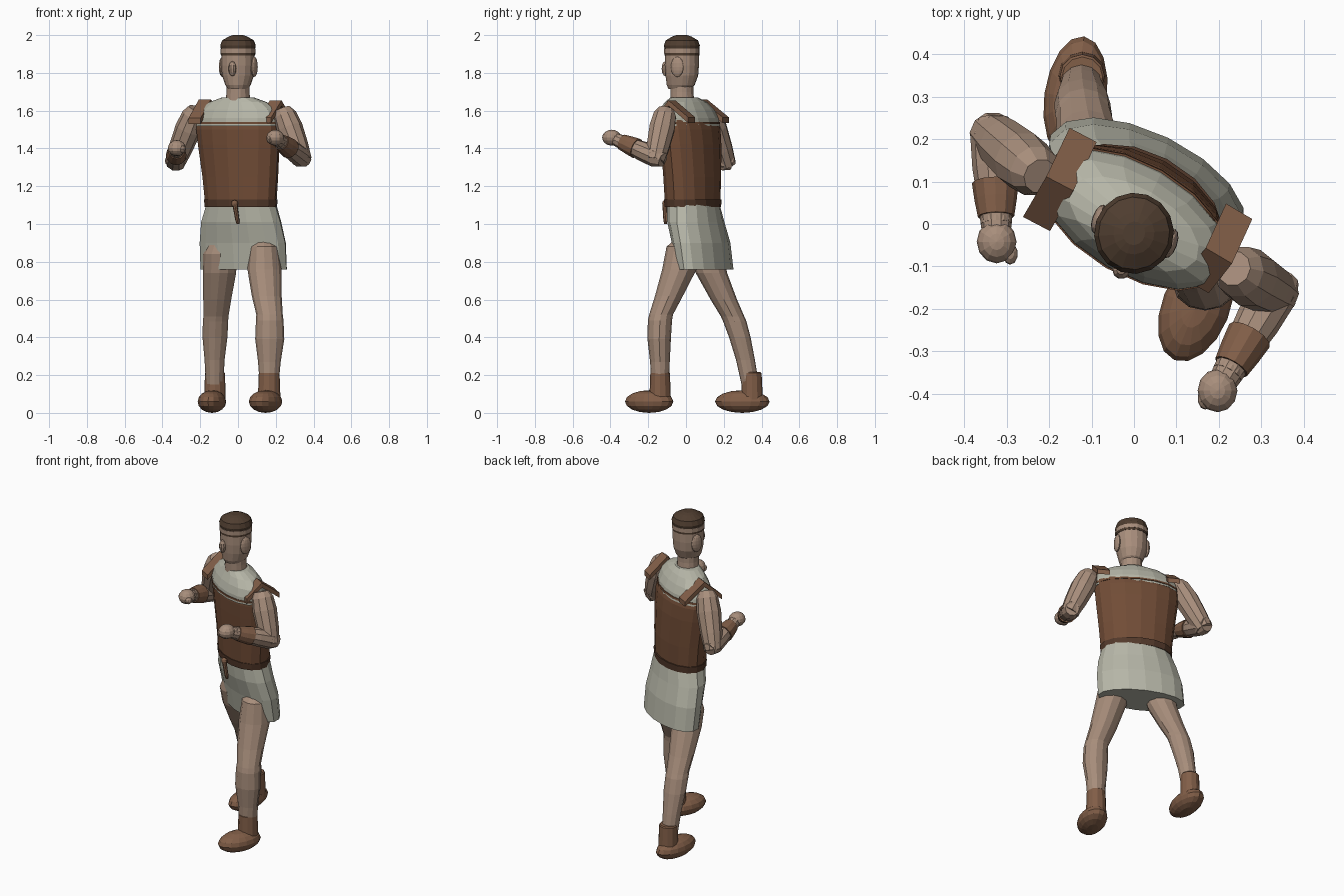
import bpy, bmesh, math
from mathutils import Vector, Matrix

if "Cube" in bpy.data.objects:
    bpy.data.objects.remove(bpy.data.objects["Cube"])


def mat(name, rgb):
    m = bpy.data.materials.new(name)
    m.diffuse_color = (*rgb, 1)
    m.use_nodes = True
    m.node_tree.nodes["Principled BSDF"].inputs["Base Color"].default_value = m.diffuse_color
    return m


SKIN = mat("skin", (0.39, 0.27, 0.20))
LINEN = mat("pale linen", (0.47, 0.47, 0.39))
VEST = mat("vest leather", (0.165, 0.073, 0.037))
BOOT = mat("boot leather", (0.22, 0.112, 0.064))
HAIR = mat("dark brown", (0.078, 0.047, 0.029))
BELT = mat("belt leather", (0.085, 0.040, 0.023))


def finish(name, bm, material):
    bmesh.ops.recalc_face_normals(bm, faces=bm.faces)
    me = bpy.data.meshes.new(name)
    bm.to_mesh(me)
    bm.free()
    me.materials.append(material)
    ob = bpy.data.objects.new(name, me)
    bpy.context.collection.objects.link(ob)
    return ob


def skin_rings(name, rings, material):
    """Bridge equal-length point rings and cap both ends."""
    bm = bmesh.new()
    vs = [[bm.verts.new(p) for p in r] for r in rings]
    n = len(rings[0])
    for a, b in zip(vs, vs[1:]):
        for i in range(n):
            j = (i + 1) % n
            bm.faces.new((a[i], a[j], b[j], b[i]))
    bm.faces.new(vs[0])
    bm.faces.new(vs[-1])
    return finish(name, bm, material)


def loft(name, sections, material, segs=16, turn=0.0):
    """Horizontal elliptical sections (x, y, z, rx, ry)."""
    rot = Matrix.Rotation(math.radians(turn), 3, 'Z')
    rings = []
    for x, y, z, rx, ry in sections:
        rings.append([Vector((x, y, z)) + rot @ Vector((
            rx * math.cos(math.tau * i / segs), ry * math.sin(math.tau * i / segs), 0))
            for i in range(segs)])
    return skin_rings(name, rings, material)


def tube(name, p, q, profile, material, ref, segs=10):
    """Straight round limb from p to q; profile is (position, radius)."""
    p, q = Vector(p), Vector(q)
    t = (q - p).normalized()
    u = Vector(ref).cross(t).normalized()
    v = t.cross(u)
    rings = [[p.lerp(q, s) + r * (u * math.cos(math.tau * i / segs) + v * math.sin(math.tau * i / segs))
              for i in range(segs)] if 0 <= s <= 1 else
             [p + (q - p) * s + r * (u * math.cos(math.tau * i / segs) + v * math.sin(math.tau * i / segs))
              for i in range(segs)] for s, r in profile]
    return skin_rings(name, rings, material)


def ball(name, c, size, material, turn=0.0, segs=14, rings=8):
    bm = bmesh.new()
    m = Matrix.Translation(c) @ Matrix.Rotation(math.radians(turn), 4, 'Z') @ Matrix.Diagonal((*size, 1))
    bmesh.ops.create_uvsphere(bm, u_segments=segs, v_segments=rings, radius=1, matrix=m)
    return finish(name, bm, material)


def strap(name, pts, width, thick, material):
    """Flat band following a few points."""
    pts = [Vector(p) for p in pts]
    d = pts[-1] - pts[0]
    side = Vector((-d.y, d.x, 0)).normalized() * width / 2
    up = Vector((0, 0, thick / 2))
    return skin_rings(name, [[p - side - up, p + side - up, p + side + up, p - side + up] for p in pts], material)


# Torso: skirt, vest, belt and shirt yoke, twisted about the vertical
loft("tunic_skirt", [(.03, .10, .76, .252, .115), (.025, .08, .90, .25, .122),
                     (.017, .052, 1.01, .23, .126), (.018, .037, 1.11, .196, .124)], LINEN, turn=-26)
loft("vest", [(.015, .035, 1.10, .203, .126), (.012, .033, 1.25, .217, .130),
              (.004, .027, 1.42, .236, .131), (0, .022, 1.50, .243, .128),
              (0, .016, 1.55, .238, .118)], VEST, turn=-28)
loft("belt", [(.015, .036, 1.09, .206, .130), (.015, .036, 1.13, .210, .133)], BELT, turn=-28)
loft("shirt_yoke", [(0, .012, 1.518, .245, .131), (0, .009, 1.56, .243, .126), (0, .005, 1.605, .225, .108),
                    (0, 0, 1.645, .17, .085), (0, -.01, 1.67, .09, .066)], LINEN, turn=-30)
loft("yoke_trim", [(0, .012, 1.530, .247, .1335), (0, .011, 1.541, .247, .1325)], VEST, turn=-30)

# Belt knot and hanging end
ball("belt_knot", (-.018, -.11, 1.108), (.019, .016, .019), BOOT, segs=10, rings=6)
tube("belt_tail", (-.016, -.112, 1.10), (0, -.108, 1.00), [(0, .013), (.8, .011), (1, .007)], BOOT, (0, 1, 0), 8)

# Shoulder straps
strap("left_shoulder_strap", [(-.23, 0, 1.545), (-.175, .095, 1.645), (-.12, .21, 1.55)], .072, .03, BOOT)
strap("right_shoulder_strap", [(.145, -.145, 1.55), (.20, -.075, 1.64), (.248, .03, 1.55)], .072, .03, BOOT)

# Neck and head, turned slightly aside
HX, HY, TURN = 0, -.022, -19
loft("neck", [(0, -.018, 1.63, .066, .066), (HX, HY, 1.70, .061, .062), (HX, HY, 1.78, .061, .062)], SKIN, 14)
loft("head", [(HX, HY - .012, 1.715, .052, .060), (HX, HY - .006, 1.735, .066, .075),
              (HX, HY, 1.785, .084, .087), (HX, HY, 1.84, .089, .091),
              (HX, HY, 1.94, .088, .090)], SKIN, turn=TURN)
loft("hair_edge", [(HX, HY, 1.893, .091, .093), (HX, HY, 1.91, .092, .094)], HAIR, turn=TURN)
loft("headband", [(HX, HY, 1.905, .093, .095), (HX, HY, 1.929, .093, .095)], SKIN, turn=TURN)
loft("hair_cap", [(HX, HY, 1.927, .090, .092), (HX, HY, 1.945, .094, .096), (HX, HY, 1.972, .084, .086),
                  (HX, HY, 1.993, .048, .05), (HX, HY, 2.0, .026, .028)], HAIR, turn=TURN)
face = Matrix.Rotation(math.radians(TURN), 3, 'Z')
for label, s in (("left", -1), ("right", 1)):
    c = Vector((HX, HY, 1.832)) + face @ Vector((s * .089, .005, 0))
    ball(label + "_ear", c, (.016, .036, .054), SKIN, TURN, 12, 8)
ball("nose", Vector((HX, HY, 1.822)) + face @ Vector((0, -.092, 0)), (.021, .021, .04), SKIN, TURN, 10, 6)

# Arms: shoulder, elbow, hand, thumb
arms = {
    "left": ((-.235, .125, 1.575), (-.33, .207, 1.335), (-.324, -.042, 1.402), (-.292, -.07, 1.395)),
    "right": ((.248, -.112, 1.575), (.332, -.160, 1.355), (.197, -.393, 1.457), (.168, -.412, 1.447)),
}
for label, (sh, el, hand, thumb) in arms.items():
    tube(label + "_upper_arm", sh, el, [(-.15, .042), (0, .062), (.3, .070), (.75, .063), (1.1, .052)], SKIN, (0, 1, 0))
    tube(label + "_forearm", el, hand, [(-.16, .040), (0, .056), (.3, .053), (.6, .043), (.95, .033)], SKIN, (0, 0, 1))
    tube(label + "_cuff", el, hand, [(.44, .055), (.60, .050), (.76, .043)], BOOT, (0, 0, 1), 12)
    tube(label + "_wrist_ring", el, hand, [(.78, .037), (.83, .037)], SKIN, (0, 0, 1), 12)
    ball(label + "_hand", hand, (.047, .051, .042), SKIN, 0, 12, 8)
    ball(label + "_thumb", thumb, (.018, .026, .02), SKIN, 0, 10, 6)

# Legs: mid-stride, right one forward
loft("left_leg", [(-.085, .09, .92, .06, .06), (-.095, .11, .84, .09, .088), (-.098, .135, .74, .088, .083),
                  (-.11, .20, .60, .074, .070), (-.117, .247, .51, .066, .062), (-.119, .258, .485, .067, .062),
                  (-.122, .285, .40, .066, .057), (-.124, .315, .28, .053, .050),
                  (-.124, .34, .15, .046, .046)], SKIN, 12)
loft("right_leg", [(.135, .0, .925, .045, .05), (.138, -.018, .88, .077, .085), (.14, -.035, .76, .090, .091),
                   (.152, -.09, .62, .079, .074), (.167, -.132, .52, .070, .063), (.168, -.138, .49, .073, .064),
                   (.168, -.142, .39, .077, .062), (.166, -.138, .27, .060, .052),
                   (.165, -.137, .15, .05, .047)], SKIN, 12)

# Boots: shaft and rounded foot
loft("left_boot_shaft", [(-.122, .35, .07, .057, .057), (-.122, .348, .21, .053, .052),
                         (-.122, .347, .216, .048, .047)], BOOT, 12)
loft("right_boot_shaft", [(.165, -.137, .07, .060, .057), (.165, -.137, .21, .055, .052),
                          (.165, -.137, .216, .05, .047)], BOOT, 12)
ball("left_boot_foot", (-.138, .298, .06), (.074, .146, .06), BOOT, -8, 16, 8)
ball("right_boot_foot", (.146, -.195, .06), (.080, .136, .06), BOOT, -22, 16, 8)
